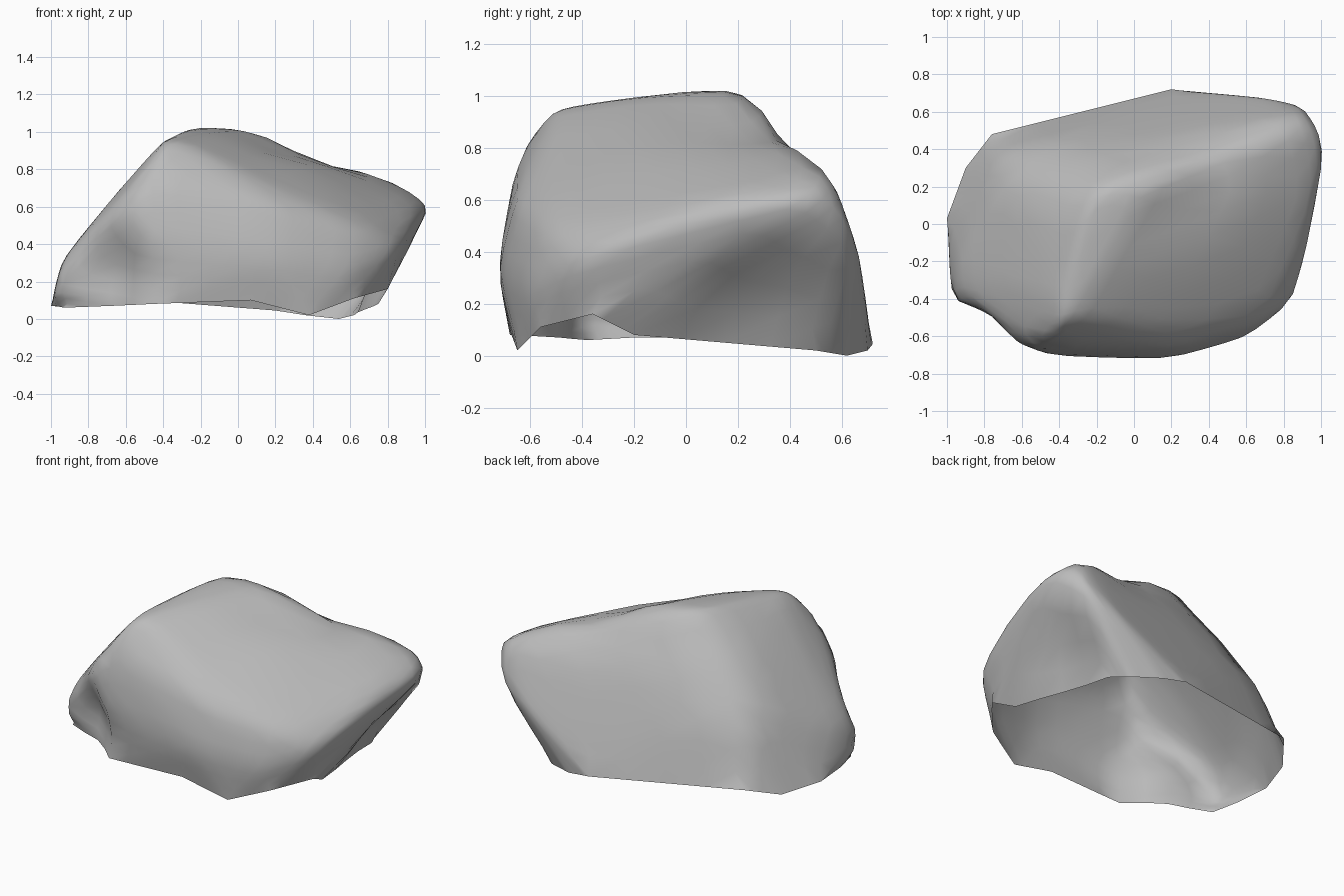
import bpy
import bmesh
from mathutils import Vector

default_cube = bpy.data.objects.get("Cube")
if default_cube:
    bpy.data.objects.remove(default_cube, do_unlink=True)

# Open lower rim, counterclockwise from the front left corner
RIM = [
    (-.46, -.68, .08), (-.25, -.68, .11), (.07, -.68, .1), (.38, -.65, .02),
    (.62, -.56, .11), (.8, -.36, .16), (.75, -.2, .08), (.68, 0, .03),
    (.62, .5, .02), (.54, .62, 0), (.36, .7, .02), (.2, .72, .045),
    (-.3, .6, .06), (-.76, .48, .12), (-.9, .3, .06), (-1, .03, .07),
    (-.98, -.2, .07), (-.93, -.38, .06),
]
# Corners of the front wall
FRONT = [
    (-.47, -.71, .4), (.18, -.73, .34), (-.5, -.65, .78), (-.6, -.65, .6),
    (.2, -.66, .61), (.6, -.61, .27), (.64, -.53, .51), (.87, -.4, .38),
]
# Crest across the top and down to the right
CREST = [
    (-.41, -.53, .93), (-.3, -.5, .95), (-.39, -.38, .97), (-.15, -.25, .99),
    (-.2, 0, 1.02), (-.23, .21, 1.03), (.13, .21, 1.01), (.4, .26, .89),
    (.85, .55, .74),
]
# Overhanging right side and back
SIDE = [
    (.93, -.08, .52), (.94, .15, .63), (1.04, .48, .6), (.94, .63, .48),
    (.77, .67, .4), (.42, .66, .3),
]
# Sloping left side
LEFT = [
    (-.94, -.2, .32), (-.63, -.3, .7), (-.61, .36, .65),
    (-.98, -.42, .17), (-.92, -.37, .34),
]

# Soft hollows and swells: centre, push direction, radius
DENTS = [
    ((-.7, -.58, .24), (.05, .09, 0), .33),
    ((.78, .3, .26), (-.07, 0, 0), .35),
    ((.42, .38, .9), (0, -.03, -.05), .36),
    ((.2, .08, .88), (0, 0, -.03), .3),
    ((.42, -.18, .7), (0, 0, .025), .4),
]


def build_shell():
    """Wrap the corner points, open the underside and round the facets."""
    bm = bmesh.new()
    rim = {bm.verts.new(p) for p in RIM}
    for p in FRONT + CREST + SIDE + LEFT:
        bm.verts.new(p)
    bmesh.ops.convex_hull(bm, input=list(bm.verts))
    bmesh.ops.recalc_face_normals(bm, faces=list(bm.faces))

    # Open underside
    under = [f for f in bm.faces if all(v in rim for v in f.verts)]
    bmesh.ops.delete(bm, geom=under, context='FACES')
    loose = [v for v in bm.verts if not v.link_faces]
    bmesh.ops.delete(bm, geom=loose, context='VERTS')

    # Worn edges
    bmesh.ops.subdivide_edges(bm, edges=list(bm.edges), cuts=3, use_grid_fill=True)
    inner = [v for v in bm.verts if not v.is_boundary]
    for _ in range(2):
        bmesh.ops.smooth_vert(bm, verts=inner, factor=.5, use_axis_x=True,
                              use_axis_y=True, use_axis_z=True)

    # Hollows and swells
    for centre, push, radius in DENTS:
        for v in bm.verts:
            near = 1 - (v.co - Vector(centre)).length / radius
            if near > 0:
                v.co += Vector(push) * near * near * (3 - 2 * near)
    return bm


shell = build_shell()
mesh = bpy.data.meshes.new("boulder")
shell.to_mesh(mesh)
shell.free()
boulder = bpy.data.objects.new("boulder", mesh)
bpy.context.scene.collection.objects.link(boulder)

# Stone colour
stone = bpy.data.materials.new("grey stone")
stone.use_nodes = True
grey = (.5, .5, .5, 1)
stone.diffuse_color = grey
stone.node_tree.nodes["Principled BSDF"].inputs["Base Color"].default_value = grey
mesh.materials.append(stone)

# Smooth finish
bpy.context.view_layer.objects.active = boulder
boulder.select_set(True)
bpy.ops.object.shade_smooth()
